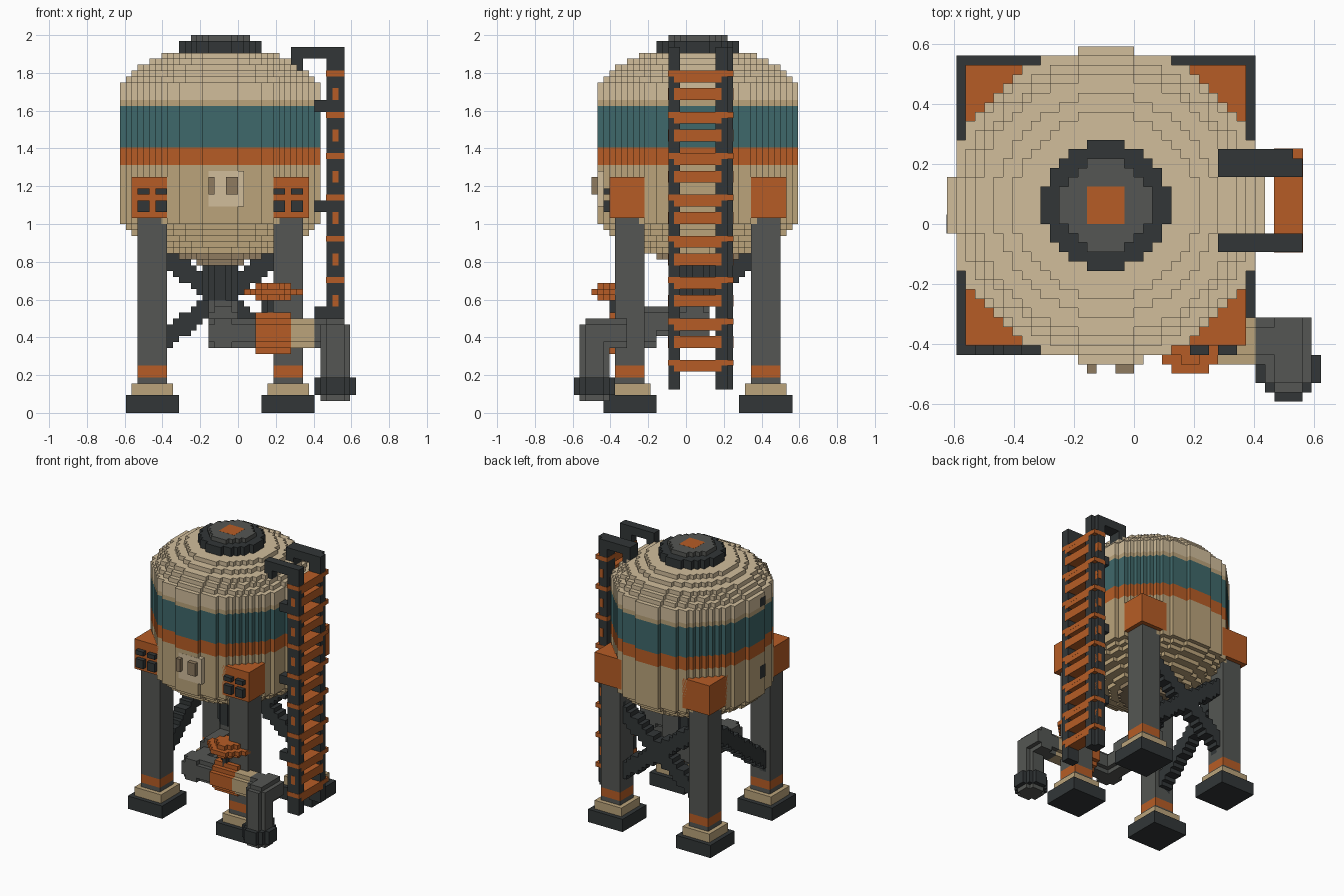
import bpy, bmesh

if "Cube" in bpy.data.objects:
    bpy.data.objects.remove(bpy.data.objects["Cube"])

V = 1 / 32            # one block; every size below is counted in blocks
CX, CY = -3, 2        # tank axis
DARK, GREY, ORANGE = "35393a", "555754", "b55d2a"
TAN, MID, BROWN, TEAL = "d0bc9a", "b9a27a", "8d7a60", "41686a"


def material(hexcol):
    m = bpy.data.materials.get(hexcol)
    if not m:
        m = bpy.data.materials.new(hexcol)
        rgb = [(int(hexcol[i:i + 2], 16) / 255) ** 2.2 for i in (0, 2, 4)]
        m.diffuse_color = (*rgb, 1)
        m.use_nodes = True
        m.node_tree.nodes["Principled BSDF"].inputs["Base Color"].default_value = m.diffuse_color
    return m


def part(name, color, *shapes):
    """One object from a list of extruded outlines: (axis, outline, lo, hi)."""
    bm = bmesh.new()
    for axis, outline, lo, hi in shapes:
        def place(u, v, w):
            return {"x": (w, u, v), "y": (u, w, v), "z": (u, v, w)}[axis]
        face = bm.faces.new([bm.verts.new([c * V for c in place(u, v, lo)]) for u, v in outline])
        ext = bmesh.ops.extrude_face_region(bm, geom=[face], use_keep_orig=True)
        a, b = place(0, 0, lo), place(0, 0, hi)
        bmesh.ops.translate(bm, verts=[e for e in ext["geom"] if isinstance(e, bmesh.types.BMVert)],
                            vec=[(q - p) * V for p, q in zip(a, b)])
    bmesh.ops.recalc_face_normals(bm, faces=bm.faces)
    mesh = bpy.data.meshes.new(name)
    bm.to_mesh(mesh)
    bm.free()
    mesh.materials.append(material(color))
    ob = bpy.data.objects.new(name, mesh)
    bpy.context.collection.objects.link(ob)
    return ob


def box(x0, x1, y0, y1, z0, z1):
    return ("z", [(x0, y0), (x1, y0), (x1, y1), (x0, y1)], z0, z1)


def disc(axis, d, u, v, lo, hi):
    """Round bar with a stepped block outline, d blocks across."""
    cells = [i - (d - 1) / 2 for i in range(d)]
    lim = (d / 2 - 0.15) ** 2
    q = []
    for c in [c for c in cells if c >= 0]:
        w = max(k for k in cells if k * k + c * c <= lim) + 0.5
        q += [(w, max(c - 0.5, 0)), (w, c + 0.5)]
    half = q + [(-a, b) for a, b in reversed(q)]
    pts = half + [(-a, -b) for a, b in half]
    pts = list(dict.fromkeys((a + u, b + v) for a, b in pts))
    return (axis, pts, lo, hi)


def tank(d, lo, hi):
    return disc("z", d, CX, CY, lo, hi)


# Tank: coloured bands, stepped dome and stepped belly
part("tank_lower_wall", MID, tank(34, 32, 42))
part("tank_orange_band", ORANGE, tank(34, 42, 45))
part("tank_teal_band", TEAL, tank(34, 45, 52))
part("tank_upper_rim", MID, tank(34, 52, 53))
part("tank_dome", TAN, tank(34, 53, 56),
     *[tank(2 * r, 56 + i, 57 + i) for i, r in enumerate((16, 15, 14, 12, 10))])
part("tank_belly", MID, *[tank(2 * r, 31 - i, 32 - i) for i, r in enumerate((16, 15, 13, 11, 9))])
part("tank_belly_tip", BROWN, tank(14, 26, 27), tank(8, 25, 26))
part("hatch_ring", DARK, tank(14, 61, 63))
part("hatch_lid", GREY, tank(10, 63, 64))
part("hatch_mark", ORANGE, box(-5, -1, 0, 4, 63.5, 64.02))

# Front plate with two small windows, side gauge
part("front_plate", TAN, box(-5, 1, -15.03, -13, 35, 41))
part("front_windows", BROWN, box(-5, -4, -16, -15, 37, 40), box(-2, 0, -16, -15, 37, 40))
part("side_gauge_ends", DARK, box(-20.03, -19, -1, 1, 53, 55), box(-20.03, -19, -1, 1, 36, 39))

# Four legs with feet and brackets
for sx, side in ((-1, "left"), (1, "right")):
    for sy, end in ((-1, "front"), (1, "back")):
        lx, ly = CX + 11.5 * sx, CY + 11.5 * sy

        def block(h, z0, z1):
            return box(lx - h, lx + h, ly - h, ly + h, z0, z1)
        n = f"{end}_{side}_"
        part(n + "foot", DARK, block(4.5, 0, 3))
        part(n + "foot_pad", MID, block(3.5, 3, 5))
        part(n + "leg", GREY, block(2.5, 5, 6), block(2.5, 8, 33))
        part(n + "leg_ring", ORANGE, block(2.5, 6, 8))
        part(n + "bracket", ORANGE, block(3.5, 33, 40))
        if sy < 0:
            part(n + "bolts", DARK, *[box(lx + a, lx + a + 2, -14, -13, z0, z1)
                                      for a in (-2.5, 0.5) for z0, z1 in ((34, 36), (37, 38))])

# Stepped cross braces: an X at the back, one diagonal on the left
steps = [(i, 11 + round(i * 13 / 17)) for i in range(-1, 19)]
part("back_brace_up", DARK, *[box(-12 + i, -11 + i, 12, 15, z, z + 4) for i, z in steps])
part("back_brace_down", DARK, *[box(5 - i, 6 - i, 12, 15, z, z + 4) for i, z in steps])
part("left_brace", DARK, *[box(-16, -13, -7 + i, -6 + i, z, z + 4) for i, z in steps])

# Ladder: rails, hooked top arms, stand-offs and alternating rungs
part("ladder_rails", DARK, box(15, 18, -3, -1, 4, 62), box(15, 18, 5, 7, 4, 62), box(15, 17, 7, 8, 4, 62))
part("ladder_top_arms", DARK, *[s for y0, y1 in ((-3, -1), (5, 8)) for s in
                                (box(9, 15, y0, y1, 60, 62), box(9, 11, y0, y1, 58, 60))])
part("ladder_standoffs", DARK, *[box(13, 15, y, y + 2, z, z + 2) for y in (-3, 5) for z in (16, 34, 51)])
rungs = []
for k in range(8):
    z = 57 - 7 * k
    rungs += [box(14.95, 18.05, -3.05, 8.05, z, z + 1), box(15, 18.04, -2, 6, z - 1, z + 1)]
    if k < 7:
        rungs += [box(16, 17, -3.05, 8.05, z - 4, z - 2), box(15, 18.05, -2, 6, z - 4, z - 2)]
part("ladder_rungs", ORANGE, *rungs)

# Outlet pipe from the belly to the front right corner
part("outlet_neck", DARK, disc("z", 6, CX, CY, 19, 26))
part("outlet_pipe", GREY, disc("z", 5, -2.5, 1.5, 14, 19), disc("y", 5, -2.5, 15.5, -7, 4),
     disc("y", 5, -2.5, 13.5, -14, -5), disc("x", 5, -11.5, 13.5, -5, 4))
part("valve_body", ORANGE, disc("x", 7, -11.5, 13.5, 3, 9))
part("valve_stem", DARK, disc("z", 3, 5.5, -11.5, 16, 20))
part("valve_wheel", ORANGE, disc("z", 8, 6, -12, 20, 21), disc("z", 6, 6, -12, 19, 22),
     box(1, 11, -13, -11, 20, 21))
part("pipe_collar", MID, disc("x", 5, -12.5, 13.5, 9, 13))
part("drain_pipe", GREY, disc("x", 5, -12.5, 13.5, 13, 18), disc("y", 5, 16.5, 13.5, -17, -10),
     disc("z", 5, 16.5, -15.5, 2, 15))
part("drain_flange", DARK, disc("z", 7, 16.5, -15.5, 3, 6))
